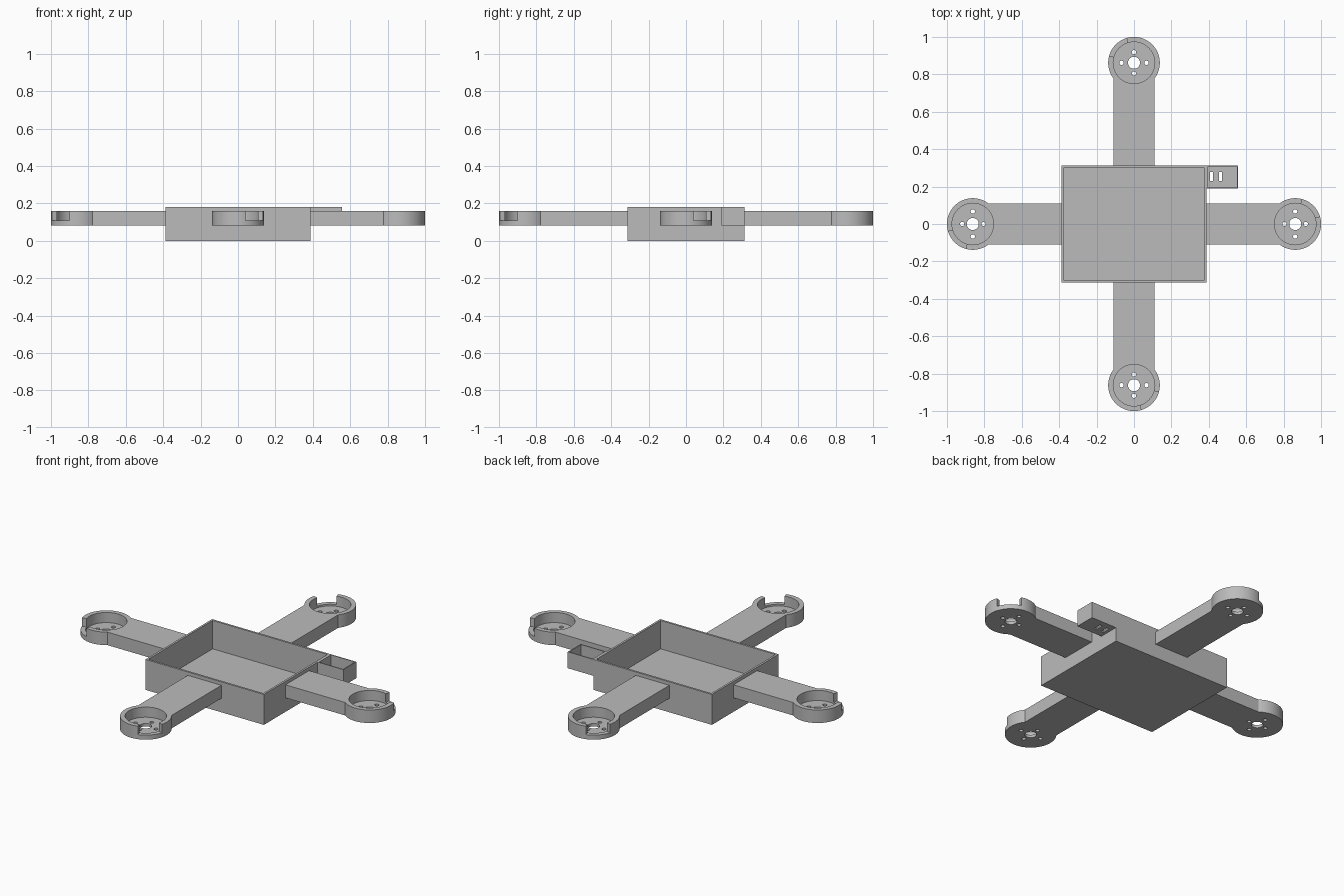
import bpy, bmesh, math
from mathutils import Matrix

if "Cube" in bpy.data.objects:
    bpy.data.objects.remove(bpy.data.objects["Cube"], do_unlink=True)

grey = bpy.data.materials.new("plain grey")
grey.use_nodes = True
colour = (0.5, 0.5, 0.5, 1)
grey.diffuse_color = colour
grey.node_tree.nodes["Principled BSDF"].inputs["Base Color"].default_value = colour


def prism(name, outline, z0, z1):
    """Extrude a flat outline from z0 to z1."""
    bm = bmesh.new()
    face = bm.faces.new([bm.verts.new((x, y, z0)) for x, y in outline])
    top = bmesh.ops.extrude_face_region(bm, geom=[face])["geom"]
    bmesh.ops.translate(bm, vec=(0, 0, z1 - z0),
                        verts=[v for v in top if isinstance(v, bmesh.types.BMVert)])
    bmesh.ops.recalc_face_normals(bm, faces=bm.faces)
    mesh = bpy.data.meshes.new(name)
    bm.to_mesh(mesh)
    bm.free()
    mesh.materials.append(grey)
    obj = bpy.data.objects.new(name, mesh)
    bpy.context.collection.objects.link(obj)
    return obj


def arc(cx, cy, r, a0, a1, n):
    return [(cx + r * math.cos(a0 + (a1 - a0) * i / n),
             cy + r * math.sin(a0 + (a1 - a0) * i / n)) for i in range(n + 1)]


def circle(cx, cy, r, n):
    return arc(cx, cy, r, 0, math.tau, n)[:-1]


def rect(x0, x1, y0, y1):
    return [(x0, y0), (x1, y0), (x1, y1), (x0, y1)]


def cut(obj, outline, z0, z1):
    """Subtract an extruded outline from the object."""
    cutter = prism("cutter", outline, z0, z1)
    cutter.hide_render = True
    mod = obj.modifiers.new("cut", "BOOLEAN")
    mod.operation, mod.solver, mod.object = "DIFFERENCE", "EXACT", cutter
    bpy.context.view_layer.objects.active = obj
    bpy.ops.object.modifier_apply(modifier=mod.name)
    bpy.data.objects.remove(cutter, do_unlink=True)


def smooth(obj):
    bpy.ops.object.select_all(action="DESELECT")
    obj.select_set(True)
    bpy.context.view_layer.objects.active = obj
    bpy.ops.object.shade_smooth_by_angle(angle=math.radians(30))


# Open main tray
HX, HY, TOP, WALL = 0.388, 0.312, 0.18, 0.012
tray = prism("main_tray", rect(-HX, HX, -HY, HY), 0, TOP)
cut(tray, rect(-HX + WALL, HX - WALL, -HY + WALL, HY - WALL), WALL, TOP + 0.1)

# Small open side pocket with two strap slots
LOW, HIGH = 0.083, 0.16
X0, X1, Y0 = HX - 0.004, 0.556, 0.19
pocket = prism("side_pocket", rect(X0, X1, Y0, HY), LOW, TOP)
cut(pocket, rect(HX + 0.006, X1 - 0.006, Y0 + 0.006, HY - 0.006), LOW + 0.01, TOP + 0.1)
for sx in (0.415, 0.463):
    cut(pocket, rect(sx - 0.008, sx + 0.008, 0.23, 0.278), 0, TOP)

# Four arms, each ending in a round motor mount
C, R, HALF = 0.862, 0.138, 0.11
meet = math.pi - math.asin(HALF / R)
names = ("left_arm", "back_arm", "right_arm", "front_arm")
for i, name in enumerate(names):
    start = (HX if i % 2 == 0 else HY) - 0.004
    outline = [(start, -HALF)] + arc(C, 0, R, -meet, meet, 64) + [(start, HALF)]
    arm = prism(name, outline, LOW, HIGH)
    # Motor recess and wire notch
    cut(arm, circle(C, 0, 0.111, 64), 0.1, 0.3)
    a0, a1 = math.radians(17), math.radians(74)
    notch = arc(C, 0, 0.2, a0, a1, 12) + arc(C, 0, 0.09, a1, a0, 12)
    cut(arm, notch, 0.11, 0.3)
    # Shaft hole and screw holes
    cut(arm, circle(C, 0, 0.032, 32), 0, 0.3)
    for dx, dy in ((0.057, 0), (-0.057, 0), (0, 0.067), (0, -0.067)):
        cut(arm, circle(C + dx, dy, 0.0115, 16), 0, 0.3)
    arm.data.transform(Matrix.Rotation(i * math.pi / 2, 4, "Z"))
    smooth(arm)
